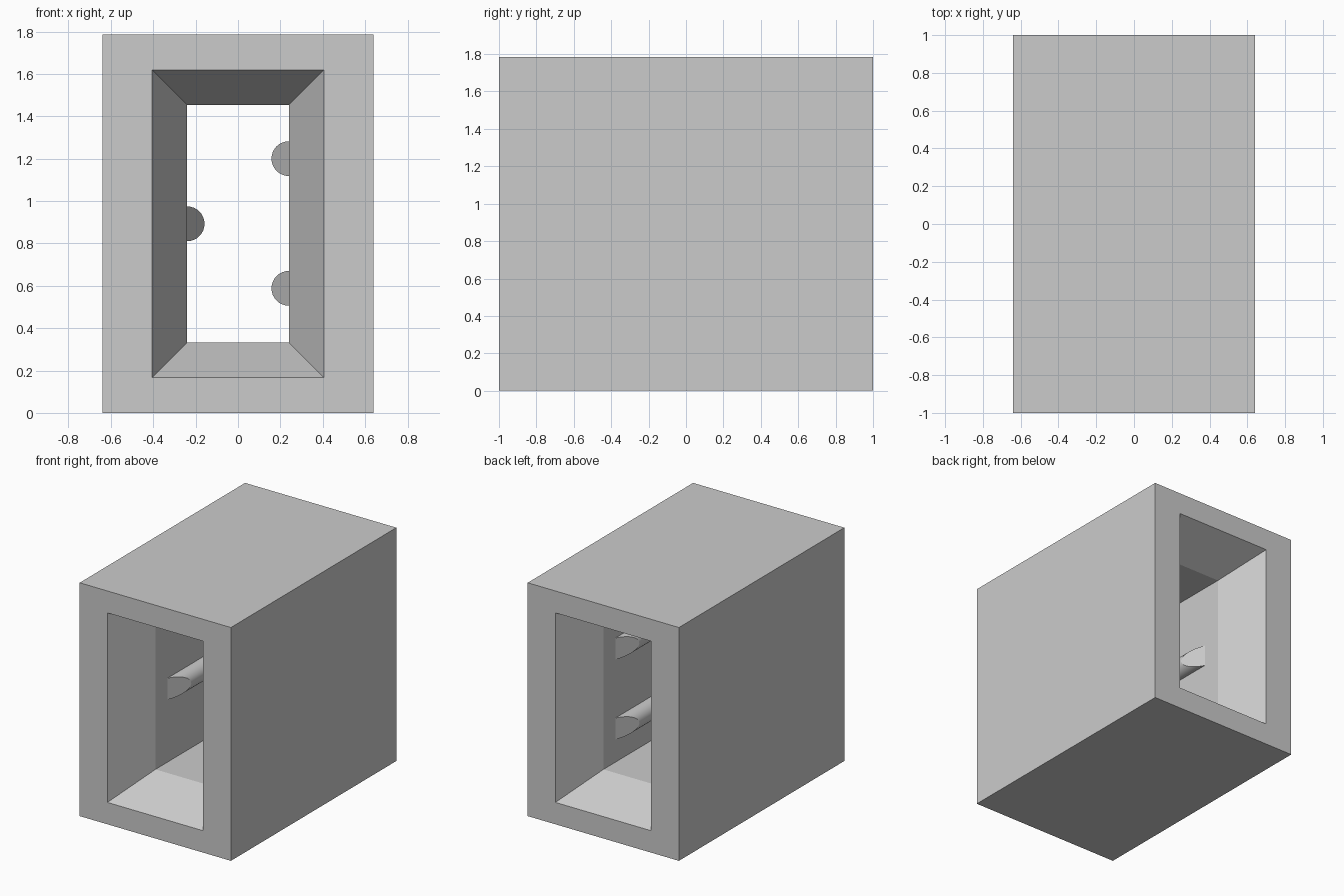
import bpy, bmesh, math

cube = bpy.data.objects.get("Cube")
if cube:
    bpy.data.objects.remove(cube, do_unlink=True)

grey = bpy.data.materials.new("plain_grey")
grey.use_nodes = True
colour = (0.6, 0.6, 0.6, 1)
grey.diffuse_color = colour
grey.node_tree.nodes["Principled BSDF"].inputs["Base Color"].default_value = colour

HEIGHT = 1.785
WALL = 0.24        # half width of the straight inner passage
RADIUS = 0.082
BAR_END = 0.51
SLOPE = 2.09       # run of the flared mouth per unit of depth


def make_object(name, bm):
    bmesh.ops.recalc_face_normals(bm, faces=bm.faces)
    mesh = bpy.data.meshes.new(name)
    bm.to_mesh(mesh)
    bm.free()
    mesh.materials.append(grey)
    obj = bpy.data.objects.new(name, mesh)
    bpy.context.collection.objects.link(obj)
    return obj


def bridge(bm, a, b, closed=True):
    n = len(a)
    for i in range(n if closed else n - 1):
        j = (i + 1) % n
        bm.faces.new((a[i], a[j], b[j], b[i]))


# Block with a rectangular passage flared at both mouths
bm = bmesh.new()
half = [(0.64, HEIGHT / 2, -1), (0.405, 0.725, -1), (WALL, 0.56, -0.655)]
sections = half + [(w, h, -y) for w, h, y in reversed(half)]
rings = []
for w, h, y in sections:
    corners = ((-w, -h), (w, -h), (w, h), (-w, h))
    rings.append([bm.verts.new((x, y, HEIGHT / 2 + z)) for x, z in corners])
for i, ring in enumerate(rings):
    bridge(bm, ring, rings[(i + 1) % len(rings)])
make_object("block", bm)


# Half-round bars along the passage walls, with sloping ends
def make_bar(name, side, z):
    bm = bmesh.new()
    ends = ([], [])
    steps = 16
    for i in range(steps + 1):
        a = math.pi * (i / steps - 0.5)
        depth = RADIUS * math.cos(a)
        for end, sign in zip(ends, (-1, 1)):
            end.append(bm.verts.new((side * (WALL - depth),
                                     sign * (BAR_END - SLOPE * depth),
                                     z + RADIUS * math.sin(a))))
    bridge(bm, *ends, closed=False)
    for end in ends:
        bm.faces.new(end)
    bm.faces.new((ends[0][0], ends[0][-1], ends[1][-1], ends[1][0]))
    obj = make_object(name, bm)
    bpy.ops.object.select_all(action="DESELECT")
    obj.select_set(True)
    bpy.context.view_layer.objects.active = obj
    bpy.ops.object.shade_smooth_by_angle(angle=math.radians(25))


make_bar("left_upper_bar", 1, 1.2)
make_bar("left_lower_bar", 1, 0.588)
make_bar("right_bar", -1, HEIGHT / 2)
